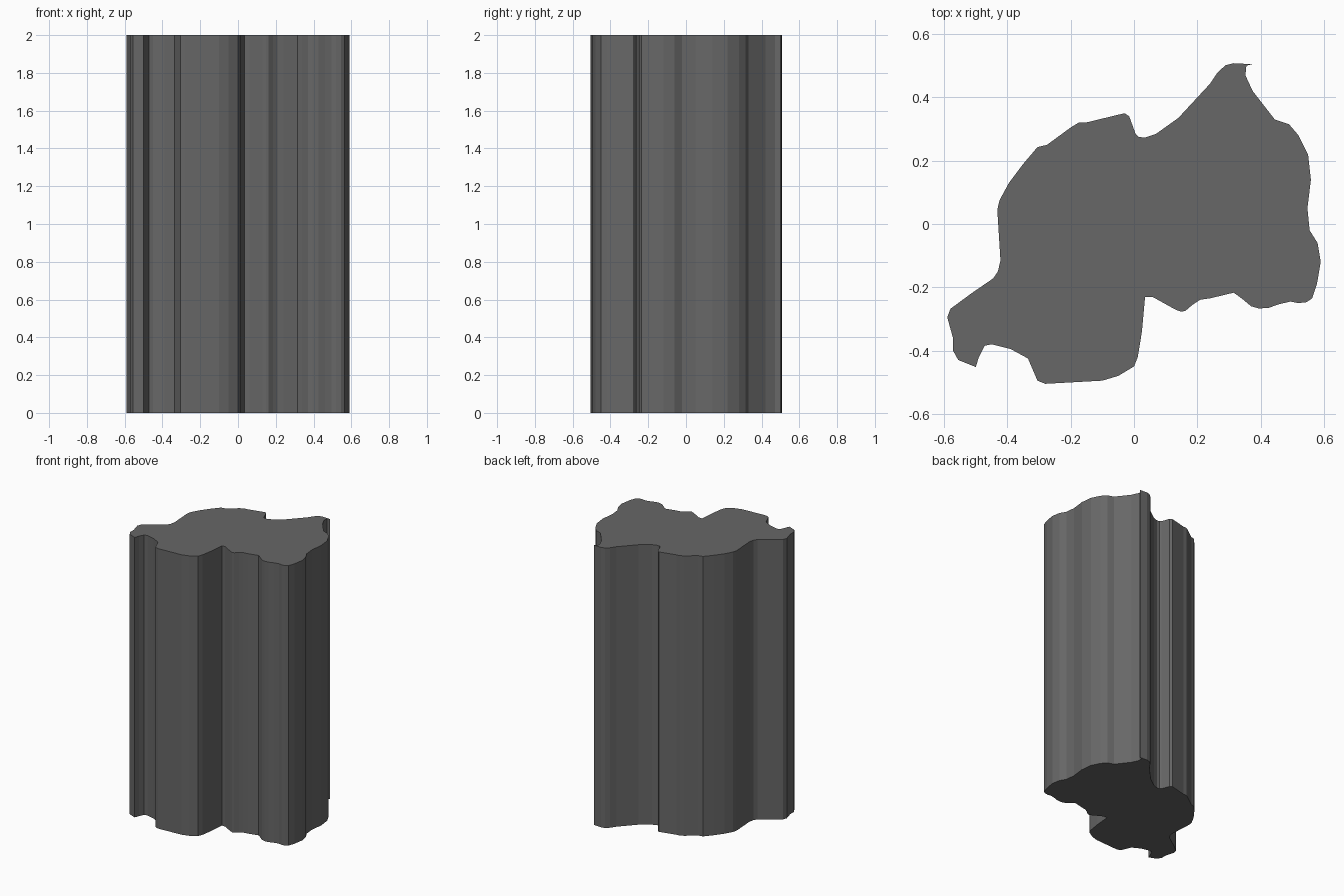
import bpy
import bmesh

HEIGHT = 2.0

# Rock cross-section, clockwise from the small horn at the back
OUTLINE = [
    (.373, .505), (.355, .50), (.352, .47), (.375, .42), (.445, .33), (.49, .315),
    (.52, .28), (.55, .22), (.559, .14), (.548, .05), (.555, -.02), (.58, -.06),
    (.59, -.12), (.578, -.19), (.563, -.235), (.545, -.247), (.52, -.25),
    (.495, -.245), (.46, -.253), (.425, -.265), (.395, -.267), (.37, -.26),
    (.34, -.235), (.315, -.217), (.24, -.235), (.21, -.239), (.185, -.255),
    (.162, -.275), (.148, -.277), (.13, -.27), (.06, -.231), (.035, -.231),
    (.025, -.34), (.012, -.42), (0, -.45), (-.05, -.48), (-.10, -.495),
    (-.28, -.505), (-.305, -.495), (-.335, -.425), (-.39, -.395), (-.45, -.38),
    (-.472, -.385), (-.49, -.42), (-.50, -.452), (-.555, -.43), (-.572, -.40),
    (-.572, -.36), (-.59, -.295), (-.58, -.268), (-.515, -.22), (-.445, -.172),
    (-.43, -.15), (-.422, -.115), (-.432, .045), (-.425, .075), (-.395, .13),
    (-.35, .19), (-.305, .243), (-.275, .25), (-.20, .305), (-.175, .32),
    (-.15, .321), (-.03, .35), (-.015, .34), (.005, .285), (.015, .275),
    (.035, .273), (.07, .285), (.14, .335), (.24, .443), (.265, .48),
    (.29, .502), (.315, .508),
]

# Column: outline extruded straight up, flat faces
bm = bmesh.new()
base = bm.faces.new([bm.verts.new((x, y, 0)) for x, y in OUTLINE])
extruded = bmesh.ops.extrude_face_region(bm, geom=[base], use_keep_orig=True)
top = [v for v in extruded["geom"] if isinstance(v, bmesh.types.BMVert)]
bmesh.ops.translate(bm, vec=(0, 0, HEIGHT), verts=top)
bmesh.ops.recalc_face_normals(bm, faces=bm.faces)

mesh = bpy.data.meshes.new("rock_column")
bm.to_mesh(mesh)
bm.free()
column = bpy.data.objects.new("rock_column", mesh)
bpy.context.collection.objects.link(column)

# Dark grey stone
stone = bpy.data.materials.new("dark_stone")
stone.diffuse_color = (.135, .135, .135, 1)
mesh.materials.append(stone)
